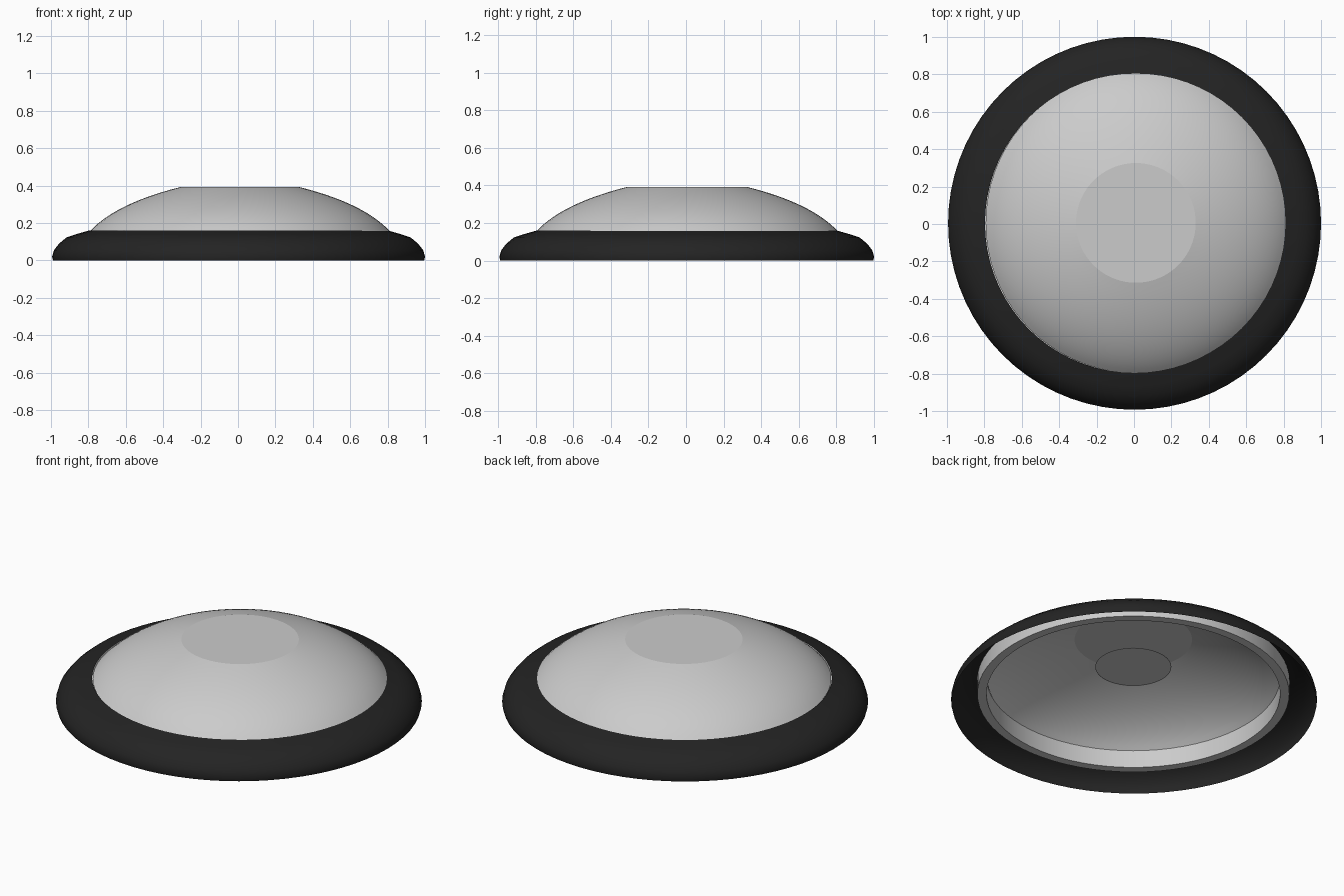
import bpy, bmesh, math

if "Cube" in bpy.data.objects:
    bpy.data.objects.remove(bpy.data.objects["Cube"])

SEG = 72


def lathe(name, profile, centre, cap=False, angle=35, colour=None):
    """Revolve (radius, z) points about a vertical axis; cap fills the last ring."""
    bm = bmesh.new()
    rings = []
    for r, z in profile:
        rings.append([bm.verts.new((centre[0] + r * math.cos(2 * math.pi * i / SEG),
                                    centre[1] + r * math.sin(2 * math.pi * i / SEG), z))
                      for i in range(SEG)])
    for a, b in zip(rings, rings[1:]):
        for i in range(SEG):
            j = (i + 1) % SEG
            bm.faces.new((a[i], a[j], b[j], b[i]))
    if cap:
        bm.faces.new(rings[-1])
    mesh = bpy.data.meshes.new(name)
    bm.to_mesh(mesh)
    bm.free()
    ob = bpy.data.objects.new(name, mesh)
    bpy.context.collection.objects.link(ob)
    if colour:
        mat = bpy.data.materials.new(name + "_material")
        mat.diffuse_color = colour
        mat.use_nodes = True
        mat.node_tree.nodes["Principled BSDF"].inputs["Base Color"].default_value = mat.diffuse_color
        mesh.materials.append(mat)
    bpy.ops.object.select_all(action='DESELECT')
    ob.select_set(True)
    bpy.context.view_layer.objects.active = ob
    bpy.ops.object.shade_smooth_by_angle(angle=math.radians(angle))
    return ob


def bezier(p0, p1, p2, n):
    return [tuple((1 - t) ** 2 * a + 2 * t * (1 - t) * b + t * t * c
                  for a, b, c in zip(p0, p1, p2))
            for t in (i / n for i in range(n + 1))]


C = (0.01, 0.006)

# dark rounded rim, an open shell underneath
lathe("rim", [(0.992, 0.0), (0.997, 0.02), (0.987, 0.055), (0.96, 0.09),
              (0.92, 0.123), (0.87, 0.14), (0.80, 0.16)],
      (0.003, 0.004), colour=(0.017, 0.017, 0.017, 1))

# grey seat ring inside the rim
lathe("seat_ring", [(0.80, 0.155), (0.80, 0.05), (0.85, 0.05), (0.85, 0.14)], C)

# thin dome with flat top
lathe("dome", bezier((0.803, 0.155), (0.666, 0.305), (0.32, 0.392), 14), C,
      cap=True, angle=10)

# small flat disc inside the dome
lathe("lamp_disc", [(0.207, 0.22), (0.207, 0.222)], C, cap=True)
